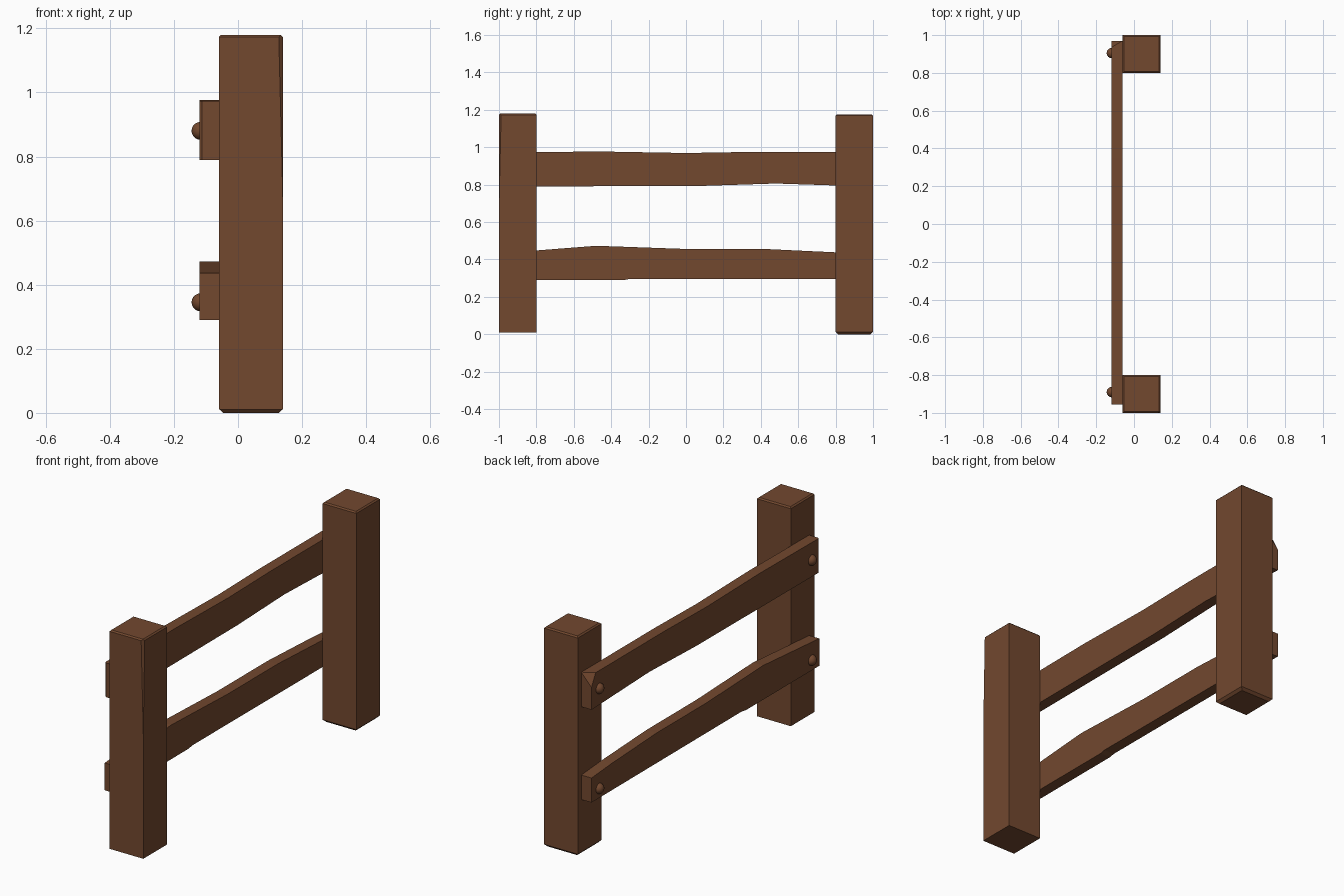
import bpy, bmesh
from mathutils import Vector

if "Cube" in bpy.data.objects:
    bpy.data.objects.remove(bpy.data.objects["Cube"])

# Single wood colour
wood = bpy.data.materials.new("brown_wood")
wood.use_nodes = True
color = (0.17, 0.065, 0.028, 1)
wood.diffuse_color = color
bsdf = next(n for n in wood.node_tree.nodes if n.type == "BSDF_PRINCIPLED")
bsdf.inputs["Base Color"].default_value = color
bsdf.inputs["Roughness"].default_value = 0.8


def finish(name, bm):
    bmesh.ops.recalc_face_normals(bm, faces=bm.faces)
    mesh = bpy.data.meshes.new(name)
    bm.to_mesh(mesh)
    bm.free()
    mesh.materials.append(wood)
    obj = bpy.data.objects.new(name, mesh)
    bpy.context.collection.objects.link(obj)
    return obj


def chip(bm, a, b, c, keep):
    """Slice a corner off along the plane a-b-c, keeping the side with 'keep'."""
    a, b, c, keep = map(Vector, (a, b, c, keep))
    normal = (b - a).cross(c - a).normalized()
    if normal.dot(keep - a) > 0:
        normal = -normal
    cut = bmesh.ops.bisect_plane(bm, geom=bm.verts[:] + bm.edges[:] + bm.faces[:],
                                 plane_co=a, plane_no=normal, clear_outer=True)
    edges = [e for e in cut["geom_cut"] if isinstance(e, bmesh.types.BMEdge)]
    bmesh.ops.holes_fill(bm, edges=edges, sides=0)


def bevel_rim(bm, z, width):
    rim = [e for e in bm.edges if all(abs(v.co.z - z) < 0.001 for v in e.verts)]
    bmesh.ops.bevel(bm, geom=rim, offset=width, segments=1, affect="EDGES")


def make_post(name, y, bottom, top, worn_foot, worn_edge):
    bm = bmesh.new()
    bmesh.ops.create_cube(bm, size=1)
    for v in bm.verts:
        v.co = (0.04 + v.co.x * 0.2, y + v.co.y * 0.2,
                top if v.co.z > 0 else bottom)
    bevel_rim(bm, top, 0.007)
    if worn_foot:
        bevel_rim(bm, bottom, 0.013)
    if worn_edge:
        chip(bm, (0.14, -1, 0.66), (0.129, -1, 1.1), (0.14, -0.99, 1.1), (0, -0.9, 0.6))
    return finish(name, bm)


def make_rail(name, outline, chips=()):
    """Extrude a side outline (y, z) through the thickness of the board."""
    bm = bmesh.new()
    face = bm.faces.new([bm.verts.new((-0.12, y, z)) for y, z in outline])
    new = bmesh.ops.extrude_face_region(bm, geom=[face])["geom"]
    bmesh.ops.translate(bm, vec=(0.06, 0, 0),
                        verts=[v for v in new if isinstance(v, bmesh.types.BMVert)])
    for a, b, c in chips:
        chip(bm, a, b, c, (-0.09, 0, 0.88))
    return finish(name, bm)


def make_bolt(name, y, z):
    bm = bmesh.new()
    bmesh.ops.create_uvsphere(bm, u_segments=16, v_segments=10, radius=0.028)
    bmesh.ops.translate(bm, vec=(-0.117, y, z), verts=bm.verts)
    for f in bm.faces:
        f.smooth = True
    return finish(name, bm)


# Posts
make_post("front_post", -0.9, 0.01, 1.18, False, True)
make_post("back_post", 0.9, 0, 1.176, True, False)

# Rails
make_rail("upper_rail",
          [(-0.955, 0.79), (0.08, 0.793), (0.48, 0.806), (0.97, 0.79), (0.97, 0.975),
           (0.35, 0.975), (0, 0.969), (-0.45, 0.977), (-0.955, 0.973)],
          [((-0.06, 0.97, 0.975), (-0.12, 0.935, 0.975), (-0.12, 0.97, 0.91)),
           ((-0.12, -0.948, 0.9), (-0.12, -0.948, 0.8), (-0.112, -0.955, 0.8))])
make_rail("lower_rail",
          [(-0.955, 0.29), (-0.33, 0.29), (-0.3, 0.296), (0.97, 0.294), (0.97, 0.425),
           (0.8, 0.438), (0.42, 0.456), (0, 0.456), (-0.48, 0.473), (-0.955, 0.436)])

# Bolts
for level, z in (("upper", 0.88), ("lower", 0.345)):
    make_bolt(level + "_front_bolt", -0.89, z)
    make_bolt(level + "_back_bolt", 0.905, z)
